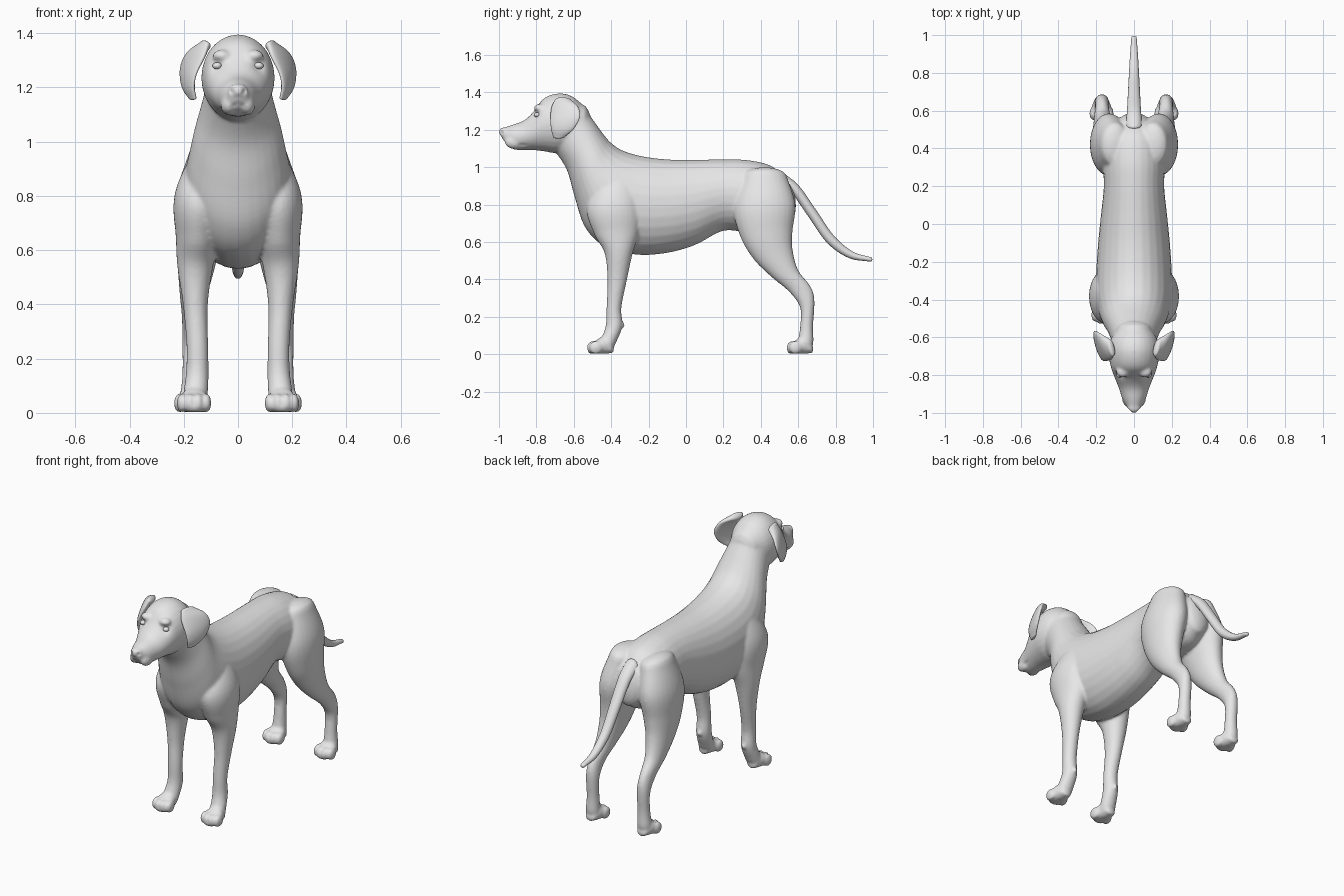
import bpy, bmesh, math
from mathutils import Vector, Matrix

default_cube = bpy.data.objects.get("Cube")
if default_cube:
    bpy.data.objects.remove(default_cube, do_unlink=True)

SEGMENTS = 28
STEPS = 6

grey = bpy.data.materials.new("plain grey")
grey.use_nodes = True
grey.diffuse_color = (0.8, 0.8, 0.8, 1)
grey.node_tree.nodes["Principled BSDF"].inputs["Base Color"].default_value = grey.diffuse_color


def spline(stations):
    """Smoothly interpolate a list of equal-length stations."""
    points = [Vector(s) for s in stations]
    dense = []
    for i in range(len(points) - 1):
        p1, p2 = points[i], points[i + 1]
        p0 = points[i - 1] if i else p1 * 2 - p2
        p3 = points[i + 2] if i + 2 < len(points) else p2 * 2 - p1
        for k in range(STEPS):
            t = k / STEPS
            dense.append(p1 + (p2 - p0) * (t / 2)
                         + (p0 * 2 - p1 * 5 + p2 * 4 - p3) * (t * t / 2)
                         + (p1 * 3 - p0 - p2 * 3 + p3) * (t ** 3 / 2))
    dense.append(points[-1])
    return dense


def loft(bm, stations, side=1):
    """Skin oval rings; station = x, y and z of one edge, y and z of the other, radius, splay."""
    rings = []
    for s in spline([tuple(s) + (0,) * (7 - len(s)) for s in stations]):
        x, ya, za, yb, zb, radius, splay = s
        a, b = Vector((x - splay, ya, za)), Vector((x + splay, yb, zb))
        rings.append([(a + b) / 2, (a - b) / 2, radius])
    frames = []
    for i, (centre, up, radius) in enumerate(rings):
        tangent = rings[min(i + 1, len(rings) - 1)][0] - rings[max(i - 1, 0)][0]
        tangent.normalize()
        across = up.cross(tangent).normalized() * radius
        frames.append((centre, up, across, tangent * radius * 0.6))

    # rounded ends
    def cap(frame, sign):
        centre, up, across, reach = frame
        return [(centre + reach * sign * math.sin(a), up * math.cos(a), across * math.cos(a), reach)
                for a in (math.radians(d) for d in (25, 50, 70, 84))]

    frames = cap(frames[0], -1)[::-1] + frames + cap(frames[-1], 1)
    loops = []
    for centre, up, across, _ in frames:
        loop = []
        for k in range(SEGMENTS):
            angle = math.tau * k / SEGMENTS
            co = centre + up * math.cos(angle) + across * math.sin(angle)
            loop.append(bm.verts.new((co.x * side, co.y, co.z)))
        loops.append(loop)
    for first, second in zip(loops, loops[1:]):
        for k in range(SEGMENTS):
            n = (k + 1) % SEGMENTS
            bm.faces.new((first[k], first[n], second[n], second[k]))
    bm.faces.new(loops[0])
    bm.faces.new(loops[-1])


def ball(bm, centre, radii):
    bmesh.ops.create_uvsphere(bm, u_segments=20, v_segments=14, radius=1,
                              matrix=Matrix.Translation(centre) @ Matrix.Diagonal((*radii, 1)))


def finish(bm, name):
    bmesh.ops.recalc_face_normals(bm, faces=bm.faces)
    mesh = bpy.data.meshes.new(name)
    bm.to_mesh(mesh)
    bm.free()
    obj = bpy.data.objects.new(name, mesh)
    bpy.context.collection.objects.link(obj)
    return polish(obj)


def polish(obj):
    obj.data.materials.clear()
    obj.data.materials.append(grey)
    for face in obj.data.polygons:
        face.use_smooth = True
    return obj


TORSO = [
    (0, .52, .955, .545, .70, .09), (0, .45, 1.01, .47, .66, .15),
    (0, .33, 1.038, .34, .65, .165), (0, .2, 1.042, .2, .66, .16),
    (0, .05, 1.04, .05, .585, .175), (0, -.1, 1.042, -.1, .542, .19),
    (0, -.24, 1.06, -.27, .533, .2), (0, -.34, 1.09, -.44, .58, .2),
    (0, -.4, 1.13, -.54, .68, .185), (0, -.44, 1.175, -.595, .84, .165),
    (0, -.48, 1.23, -.635, .98, .14), (0, -.53, 1.3, -.69, 1.07, .12),
    (0, -.57, 1.35, -.73, 1.11, .115)]
HEAD = [
    (0, -.56, 1.34, -.58, 1.12, .1), (0, -.61, 1.38, -.63, 1.09, .127),
    (0, -.68, 1.395, -.69, 1.075, .135), (0, -.76, 1.368, -.76, 1.085, .122),
    (0, -.82, 1.292, -.82, 1.092, .1), (0, -.87, 1.248, -.87, 1.092, .08),
    (0, -.93, 1.227, -.92, 1.095, .062), (0, -.972, 1.212, -.955, 1.12, .04)]
FRONT_LEG = [
    (.1, -.46, .93, -.28, .96, .07), (.14, -.53, .78, -.24, .8, .095),
    (.15, -.49, .64, -.25, .66, .08), (.158, -.435, .54, -.285, .54, .066),
    (.157, -.42, .4, -.315, .4, .046), (.15, -.425, .25, -.345, .25, .04),
    (.15, -.43, .15, -.34, .15, .042), (.156, -.455, .08, -.37, .07, .045),
    (.16, -.465, .05, -.385, .04, .045)]
HIND_LEG = [
    (.1, .3, .95, .54, .95, .08), (.13, .255, .78, .585, .8, .1),
    (.145, .29, .63, .57, .66, .085), (.155, .36, .51, .57, .56, .068),
    (.165, .455, .415, .6, .45, .05), (.17, .55, .335, .665, .365, .037),
    (.17, .61, .25, .687, .29, .036), (.17, .61, .15, .68, .15, .035),
    (.172, .6, .08, .682, .07, .04), (.172, .595, .05, .675, .04, .042)]
TAIL = [
    (0, .52, .97, .52, .87, .045), (0, .605, .9, .565, .86, .038),
    (0, .7, .765, .655, .735, .033), (0, .79, .635, .755, .595, .028),
    (0, .89, .55, .87, .515, .022), (0, .99, .518, .985, .495, .014)]
EAR = [
    (.12, -.7, 1.36, -.61, 1.355, .02, .01), (.155, -.72, 1.315, -.578, 1.325, .02, .03),
    (.183, -.725, 1.25, -.567, 1.27, .017, .027), (.184, -.72, 1.2, -.6, 1.205, .015, .02),
    (.167, -.71, 1.16, -.65, 1.16, .011, .01)]

# torso, neck, head and legs as one skin
body_bm = bmesh.new()
loft(body_bm, TORSO)
loft(body_bm, HEAD)
ball(body_bm, (0, -.972, 1.188), (.036, .029, .026))
for side in (-1, 1):
    loft(body_bm, FRONT_LEG, side)
    loft(body_bm, HIND_LEG, side)
    # lips, brow and wrist pad
    ball(body_bm, (side * .034, -.915, 1.135), (.03, .055, .038))
    ball(body_bm, (side * .06, -.782, 1.315), (.035, .032, .024))
    ball(body_bm, (side * .148, -.342, .155), (.014, .016, .016))
    # paws with four toes
    for x, tip in ((.162, -.53), (.172, .537)):
        loft(body_bm, [(x, tip + .125, .06, tip + .125, .006, .036),
                       (x, tip + .09, .095, tip + .09, 0, .05),
                       (x, tip + .05, .075, tip + .05, 0, .054),
                       (x, tip + .03, .055, tip + .03, .005, .046)], side)
        for toe in (-.045, -.016, .016, .045):
            back = .035 if abs(toe) < .03 else .048
            ball(body_bm, (side * (x + toe), tip + back, .036), (.019, .036, .036))
body = finish(body_bm, "body")

remesh = body.modifiers.new("fuse", "REMESH")
remesh.mode = "VOXEL"
remesh.voxel_size = .0075
soften = body.modifiers.new("soften", "SMOOTH")
soften.factor = .5
soften.iterations = 9
graph = bpy.context.evaluated_depsgraph_get()
fused = bpy.data.meshes.new_from_object(body.evaluated_get(graph))
body.modifiers.clear()
body.data = fused
polish(body)

# pressed-in eye sockets, nostrils and mouth line
dents = []
for side in (-1, 1):
    dents.append((Vector((side * .077, -.808, 1.28)), .024, Vector((-side * .004, .01, 0))))
    dents.append((Vector((side * .027, -.992, 1.186)), .011, Vector((0, .014, 0))))
    for k in range(9):
        t = k / 8
        dents.append((Vector((side * (.006 + .066 * t), -.982 + .13 * t, 1.135 - .022 * t)),
                      .01, Vector((-side * .004 * t, .004 * (1 - t), .002))))
for vert in body.data.vertices:
    if vert.co.y < -.75:
        start = vert.co.copy()
        for spot, size, push in dents:
            distance = (start - spot).length / size
            if distance < 3:
                vert.co += push * math.exp(-distance * distance)
    vert.co.z = max(vert.co.z, .003)

# tail
tail_bm = bmesh.new()
loft(tail_bm, TAIL)
finish(tail_bm, "tail")

# ears and eyes
for side, label in ((1, "left"), (-1, "right")):
    ear_bm = bmesh.new()
    loft(ear_bm, EAR, side)
    finish(ear_bm, label + "_ear")
    eye_bm = bmesh.new()
    ball(eye_bm, (side * .077, -.797, 1.28), (.017, .016, .013))
    finish(eye_bm, label + "_eye")
